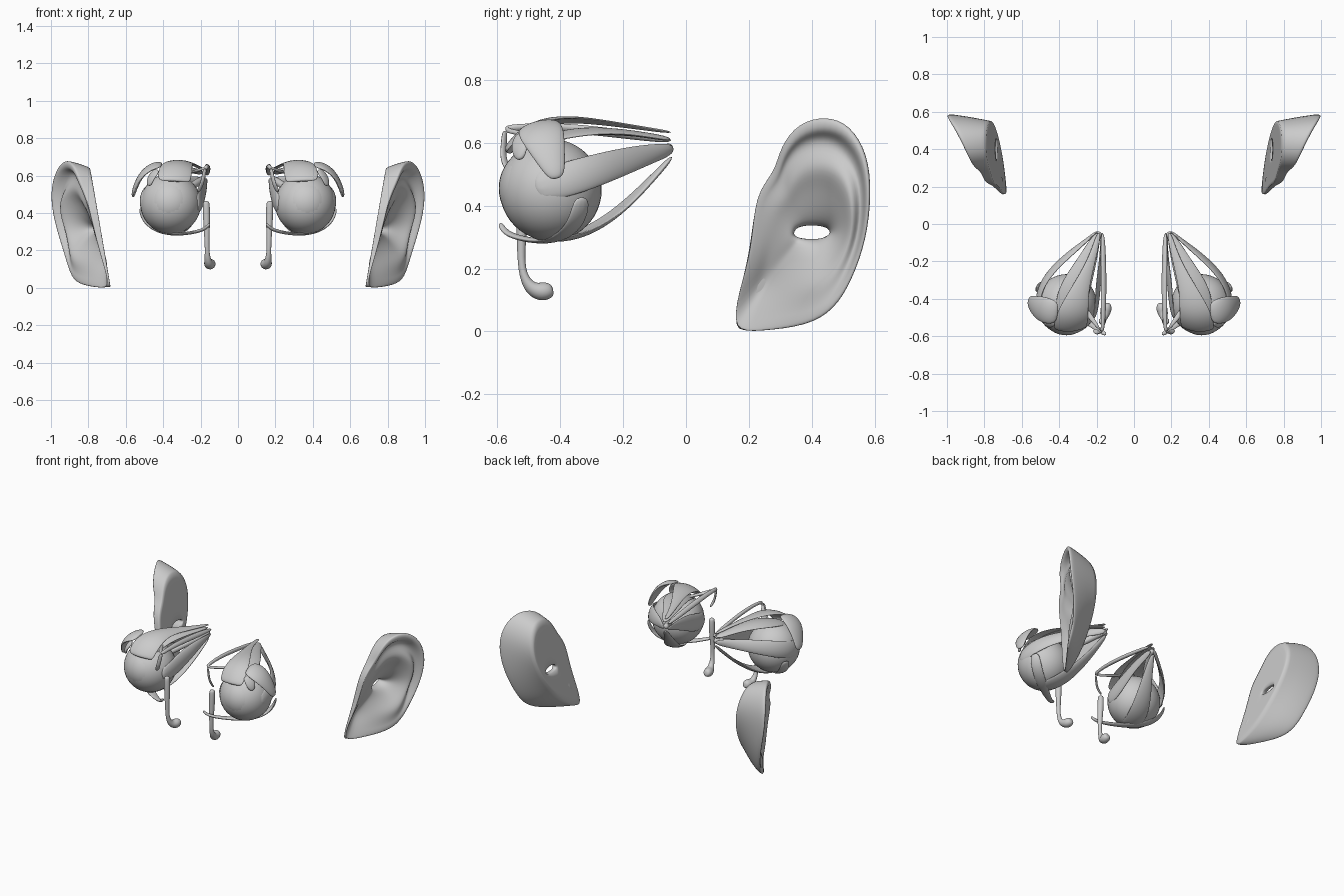
import bpy, bmesh, math
from mathutils import Vector

EYE = Vector((.36, -.43, .45))     # globe centre
APEX = Vector((.18, -.04, .585))   # where the muscles converge


def finish(name, bm, levels=2):
    bmesh.ops.recalc_face_normals(bm, faces=bm.faces)
    for f in bm.faces:
        f.smooth = True
    me = bpy.data.meshes.new(name)
    bm.to_mesh(me)
    bm.free()
    ob = bpy.data.objects.new(name, me)
    bpy.context.collection.objects.link(ob)
    ob.modifiers.new("mirror", 'MIRROR').use_clip = False
    if levels:
        s = ob.modifiers.new("smooth", 'SUBSURF')
        s.levels = s.render_levels = levels
    return ob


def bridge(bm, a, b):
    n = len(a)
    for i in range(n):
        bm.faces.new((a[i], a[(i + 1) % n], b[(i + 1) % n], b[i]))


def strap(name, pts, widths, thick, curl=0.0, n=10):
    """Flattened tube along pts, wrapped around the eye; thick may be a list."""
    pts = [Vector(p) for p in pts]
    axis = APEX - EYE
    bm = bmesh.new()
    rings = []
    for i, p in enumerate(pts):
        t = (pts[min(i + 1, len(pts) - 1)] - pts[max(i - 1, 0)]).normalized()
        k = max(0, min(1, (p - EYE).dot(axis) / axis.length_squared))
        nrm = p - (EYE + axis * k)
        nrm = (nrm - t * nrm.dot(t)).normalized()
        b = t.cross(nrm)
        w = widths[i]
        h = thick[i] if isinstance(thick, (list, tuple)) else thick
        ring = []
        for j in range(n):
            a = 2 * math.pi * j / n
            u = w * math.cos(a)
            ring.append(bm.verts.new(p + b * u + nrm * (h * math.sin(a) - curl * u * u)))
        rings.append(ring)
    for a, b in zip(rings, rings[1:]):
        bridge(bm, a, b)
    bm.faces.new(rings[0])
    bm.faces.new(rings[-1])
    return finish(name, bm)


def ball(name, centre, r):
    bm = bmesh.new()
    bmesh.ops.create_uvsphere(bm, u_segments=40, v_segments=24, radius=r)
    bmesh.ops.translate(bm, verts=bm.verts, vec=centre)
    return finish(name, bm, 0)


# Eyeball, cornea and optic nerve
ball("eyeball", EYE, .162)
ball("cornea", (.362, -.456, .455), .139)
strap("optic_nerve", [(.33, -.29, .49), (.26, -.2, .535), (.2, -.08, .575), (.182, -.04, .585)],
      [.025, .022, .022, .022], .022)

# Straight muscles
strap("eyelid_lifter", [(.185, -.04, .632), (.22, -.18, .652), (.28, -.33, .677), (.31, -.43, .68),
                        (.33, -.51, .655), (.34, -.565, .60), (.34, -.578, .57)],
      [.014, .02, .045, .075, .095, .095, .085], .006, 2.4)
strap("upper_muscle", [(.19, -.04, .61), (.25, -.2, .637), (.31, -.33, .645), (.34, -.43, .625), (.35, -.52, .59)],
      [.02, .055, .085, .09, .07], .01, 2.8)
strap("outer_muscle", [(.19, -.035, .58), (.29, -.115, .565), (.38, -.185, .545), (.475, -.28, .515),
                       (.523, -.39, .48), (.51, -.49, .46)],
      [.022, .034, .045, .055, .06, .05], .011, 2.8)
strap("inner_muscle", [(.17, -.04, .575), (.175, -.2, .545), (.188, -.33, .5), (.195, -.43, .46), (.215, -.51, .45)],
      [.02, .04, .06, .06, .05], .011, 2.8)
strap("lower_muscle", [(.185, -.04, .56), (.22, -.13, .46), (.265, -.22, .37), (.31, -.32, .305),
                       (.345, -.42, .287), (.355, -.5, .305)],
      [.016, .03, .05, .065, .065, .05], .01, 2.8)

# Oblique muscles
strap("upper_oblique", [(.168, -.04, .605), (.163, -.2, .628), (.162, -.4, .65), (.165, -.53, .65),
                        (.17, -.58, .642), (.195, -.55, .635), (.25, -.47, .615), (.33, -.38, .61)],
      [.012, .018, .018, .012, .014, .012, .015, .03], [.01, .013, .013, .01, .014, .01, .007, .006])
strap("pulley_band", [(.175, -.575, .64), (.185, -.58, .59), (.195, -.582, .55), (.215, -.565, .51)],
      [.014, .012, .014, .014], .007)
strap("lower_oblique", [(.15, -.592, .345), (.175, -.575, .312), (.25, -.52, .293), (.35, -.44, .283),
                        (.44, -.38, .305), (.5, -.34, .36), (.52, -.33, .43)],
      [.01, .013, .02, .03, .035, .035, .03], .009, 1.5)

# Tear gland (two lobes) and tear duct
strap("tear_gland", [(.405, -.475, .662), (.45, -.47, .66), (.505, -.455, .625), (.54, -.435, .565),
                     (.56, -.415, .505), (.56, -.41, .485)],
      [.055, .075, .075, .055, .035, .015], [.008, .014, .016, .015, .012, .006], 1.8)
strap("tear_gland_lobe", [(.43, -.52, .635), (.465, -.53, .595), (.475, -.53, .56), (.475, -.527, .545)],
      [.03, .035, .025, .01], .01, 2)
strap("tear_duct", [(.17, -.52, .465), (.17, -.52, .45), (.168, -.52, .38), (.166, -.525, .25), (.165, -.52, .18),
                    (.16, -.495, .135), (.15, -.46, .125), (.145, -.43, .13), (.145, -.422, .132)],
      [.014, .02, .021, .013, .013, .022, .034, .026, .012],
      [.014, .02, .021, .013, .013, .024, .034, .026, .012])

# Ear: rim point (y, z, x) and matching base outline (y, z)
EAR = [(.147, .0, .685, .15, .0), (.165, .12, .72, .168, .12), (.21, .26, .76, .205, .26),
       (.218, .44, .80, .22, .43), (.283, .505, .82, .28, .5), (.297, .585, .855, .32, .59),
       (.355, .665, .885, .38, .64), (.445, .688, .925, .45, .645), (.522, .66, .965, .51, .62),
       (.58, .567, 1.0, .555, .53), (.592, .436, 1.0, .55, .42), (.576, .29, .965, .50, .30),
       (.53, .16, .925, .43, .20), (.475, .067, .90, .36, .12), (.39, .015, .865, .29, .06),
       (.235, .0, .75, .2, .005)]
HOLE = (.40, .315)


def ear_ring(bm, kind, t=0.0, dx=0.0):
    out = []
    for y, z, x, by, bz in EAR:
        a = math.atan2(z - HOLE[1], y - HOLE[0])
        hy, hz = HOLE[0] + .062 * math.cos(a), HOLE[1] + .022 * math.sin(a)
        plane = .68 + .172 * z
        if kind == 'face':
            # fold is strong at the back and top, flat towards the lobe and cheek
            fold = max(0, min(1, (x - .8) / .15)) * max(.15, min(1, (z - .05) / .25))
            px = x + dx * fold + (.775 - x) * max(0, (t - .5) / .5) ** .7
            co = (px, y + (hy - y) * t, z + (hz - z) * t)
        elif kind == 'back':
            px = x + (.68 + .172 * bz - x) * t
            co = (px, y + (by - y) * t ** 1.5, z + (bz - z) * t ** 1.5)
        else:
            z2 = bz + (hz - bz) * t
            co = (.68 + .172 * z2, by + (hy - by) * t, z2)
        out.append(bm.verts.new(co))
    return out


bm = bmesh.new()
rings = [ear_ring(bm, 'face', 1), ear_ring(bm, 'face', .8), ear_ring(bm, 'face', .62, -.02),
         ear_ring(bm, 'face', .45, -.03), ear_ring(bm, 'face', .27, -.07),
         ear_ring(bm, 'face', .17, -.05), ear_ring(bm, 'face', .12, 0), ear_ring(bm, 'face', 0, 0),
         ear_ring(bm, 'back', .15), ear_ring(bm, 'back', .55), ear_ring(bm, 'back', 1),
         ear_ring(bm, 'base', .5), ear_ring(bm, 'base', 1)]
for a, b in zip(rings, rings[1:] + rings[:1]):
    bridge(bm, a, b)
crease = bm.edges.layers.float.new("crease_edge")
for r in (rings[10], rings[12]):
    for i in range(len(r)):
        bm.edges.get((r[i], r[(i + 1) % len(r)]))[crease] = .9
finish("ear", bm)
